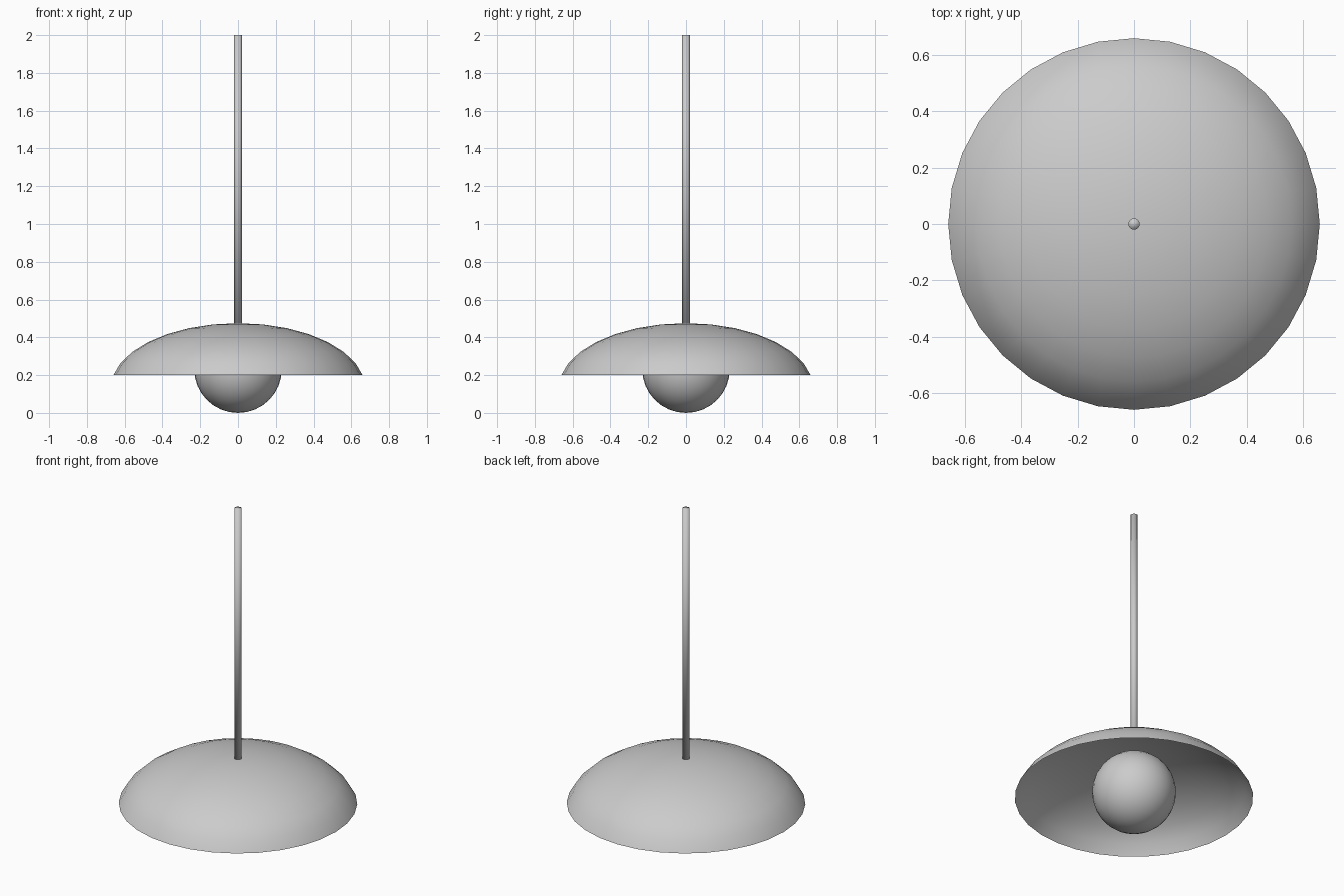
import bpy
import bmesh
from mathutils import Matrix

default = bpy.data.objects.get("Cube")
if default:
    bpy.data.objects.remove(default, do_unlink=True)

# One neutral grey for the whole lamp
GREY = (0.6, 0.6, 0.6, 1.0)
grey = bpy.data.materials.new("neutral grey")
grey.use_nodes = True
grey.diffuse_color = GREY
grey.node_tree.nodes["Principled BSDF"].inputs["Base Color"].default_value = GREY


def add_part(name, bm):
    """Turn a bmesh into a fully smooth-shaded grey object."""
    for face in bm.faces:
        face.smooth = True
    mesh = bpy.data.meshes.new(name)
    bm.to_mesh(mesh)
    bm.free()
    mesh.materials.append(grey)
    obj = bpy.data.objects.new(name, mesh)
    bpy.context.collection.objects.link(obj)
    return obj


def ellipsoid(radius, height, centre_z):
    bm = bmesh.new()
    bmesh.ops.create_uvsphere(bm, u_segments=32, v_segments=16, radius=1)
    bm.transform(Matrix.Translation((0, 0, centre_z))
                 @ Matrix.Diagonal((radius, radius, height, 1)))
    return bm


# Shade: open cap of a flattened sphere, ending one ring above its equator
SHADE_Z = 0.133
shade = ellipsoid(0.673, 0.342, SHADE_Z)
bmesh.ops.delete(shade, geom=[v for v in shade.verts if v.co.z < SHADE_Z + 0.03],
                 context='VERTS')
add_part("shade", shade)

# Bulb: globe tucked under the shade
add_part("bulb", ellipsoid(0.232, 0.232, 0.232))

# Rod: thin hanging stem, smooth over its caps
ROD_BOTTOM, ROD_TOP = 0.45, 2.0
rod = bmesh.new()
bmesh.ops.create_cone(rod, cap_ends=True, segments=32, radius1=0.02, radius2=0.02,
                      depth=ROD_TOP - ROD_BOTTOM)
rod.transform(Matrix.Translation((0, 0, (ROD_BOTTOM + ROD_TOP) / 2)))
add_part("rod", rod)
